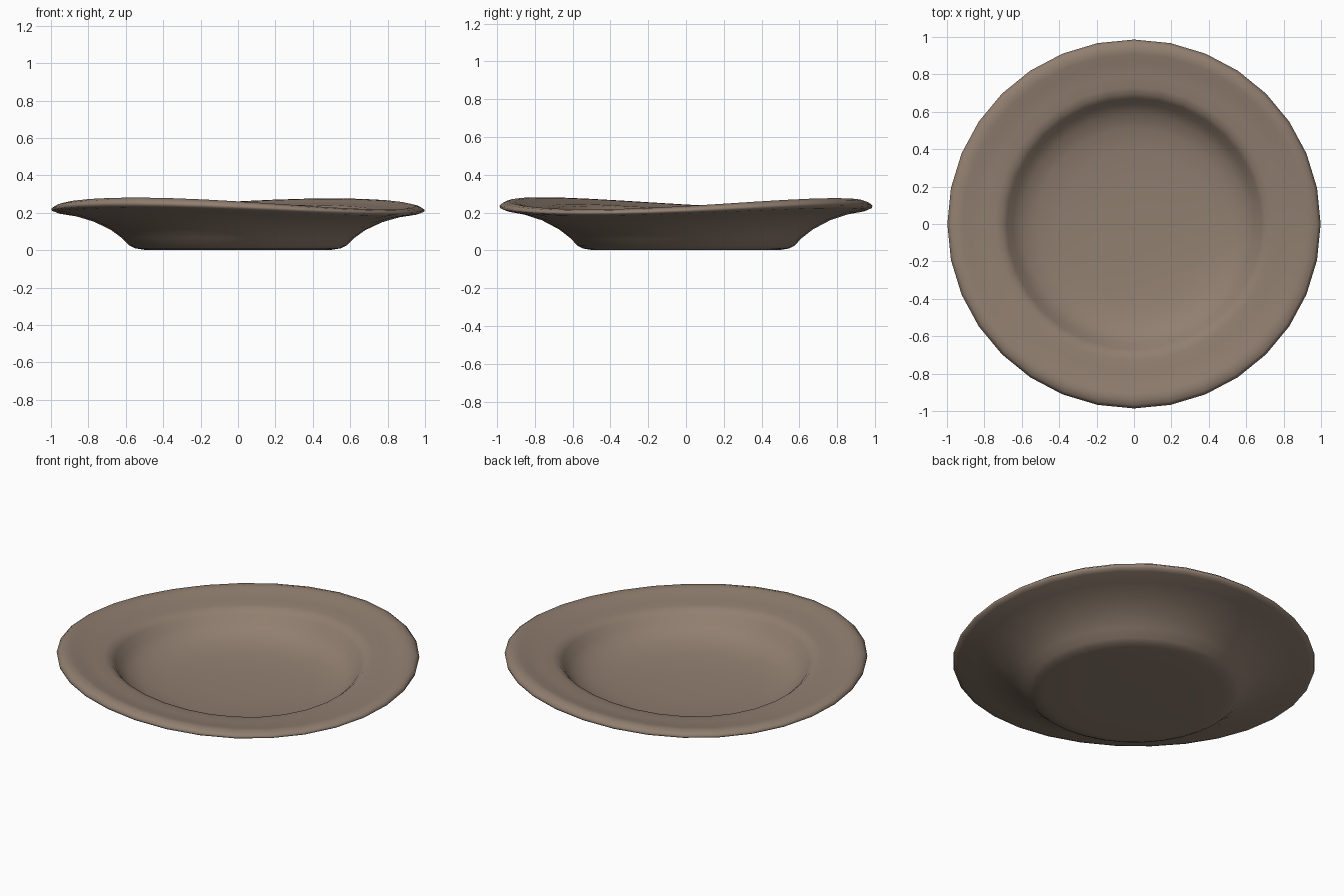
import bpy, bmesh, math

cube = bpy.data.objects.get("Cube")
if cube:
    bpy.data.objects.remove(cube, do_unlink=True)

SIDES = 32

# Cross-section (radius, height): underside centre, around the lip, to the well centre
PROFILE = [
    (0, 0.005), (0.3, 0.004), (0.5, 0.002), (0.55, 0.01), (0.58, 0.025),
    (0.62, 0.065), (0.68, 0.11), (0.77, 0.155), (0.88, 0.19), (0.97, 0.206),
    (0.995, 0.216), (0.998, 0.228), (0.98, 0.242), (0.95, 0.25), (0.92, 0.247),
    (0.88, 0.236), (0.8, 0.226), (0.74, 0.221), (0.705, 0.212), (0.68, 0.19),
    (0.65, 0.15), (0.6, 0.11), (0.52, 0.08), (0.4, 0.062), (0.2, 0.052), (0, 0.05),
]

# Matte clay colour
clay = bpy.data.materials.new("brown_clay")
clay.use_nodes = True
colour = (0.283, 0.212, 0.162, 1)
clay.diffuse_color = colour
bsdf = clay.node_tree.nodes["Principled BSDF"]
bsdf.inputs["Base Color"].default_value = colour
bsdf.inputs["Roughness"].default_value = 0.8

# Turn the section around the vertical axis
bm = bmesh.new()
points = [bm.verts.new((r, 0, z)) for r, z in PROFILE]
edges = [bm.edges.new(pair) for pair in zip(points, points[1:])]
bmesh.ops.spin(bm, geom=points + edges, cent=(0, 0, 0), axis=(0, 0, 1),
               angle=math.tau, steps=SIDES, use_duplicate=False)
bmesh.ops.remove_doubles(bm, verts=bm.verts, dist=0.0005)
bmesh.ops.recalc_face_normals(bm, faces=bm.faces)

# Warp the rim into a gentle hand-made saddle
for v in bm.verts:
    a = math.atan2(v.co.y, v.co.x)
    weight = (v.co.z / 0.25) ** 2
    v.co.z += weight * (0.027 * math.sin(2 * a) - 0.011 * math.cos(2 * a)
                        - 0.004 * math.cos(a))
    v.co.y *= 0.988

mesh = bpy.data.meshes.new("plate")
bm.to_mesh(mesh)
bm.free()
mesh.materials.append(clay)
plate = bpy.data.objects.new("plate", mesh)
bpy.context.collection.objects.link(plate)

# Smooth shading
bpy.context.view_layer.objects.active = plate
plate.select_set(True)
bpy.ops.object.shade_smooth()
